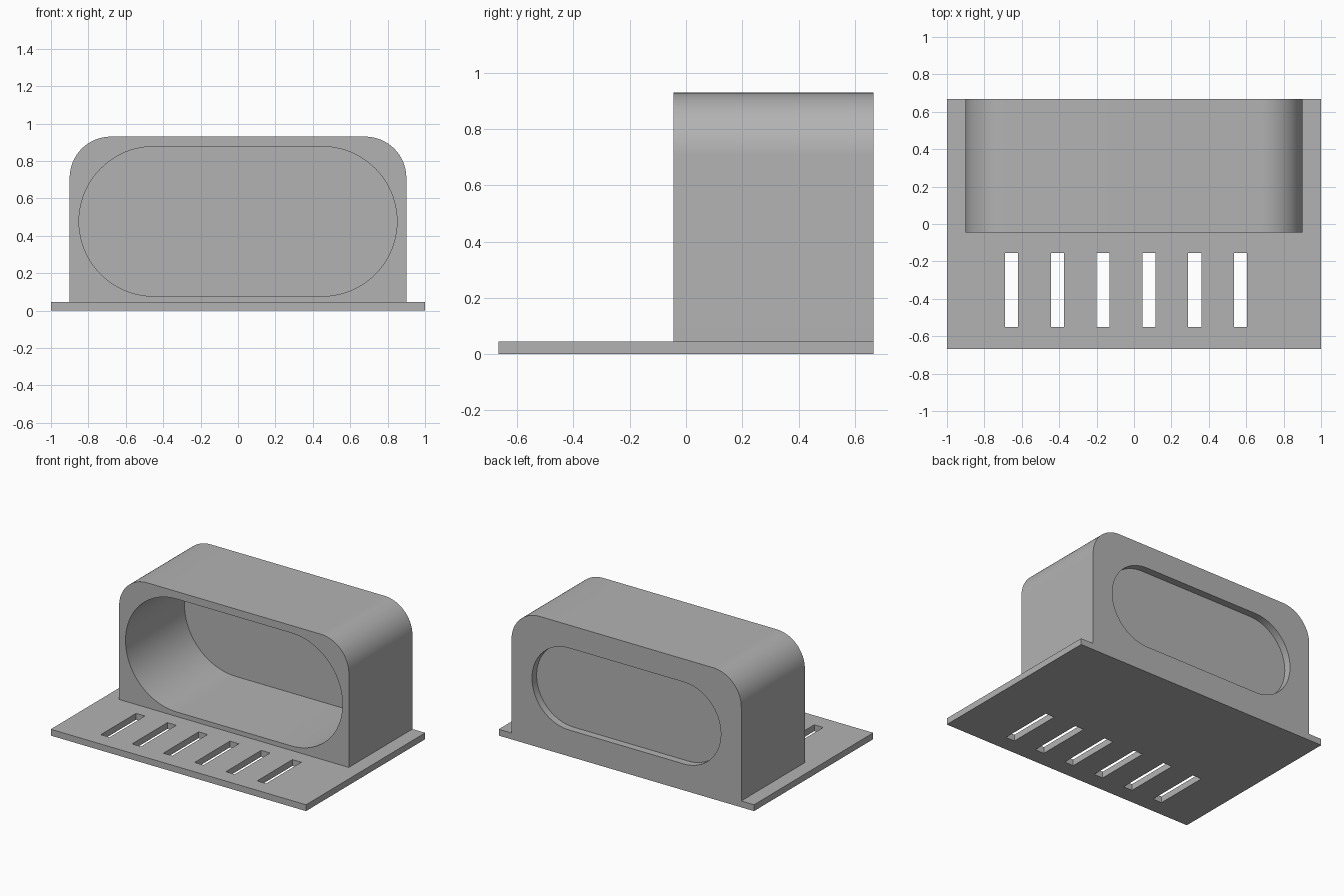
import bpy, bmesh, math
from mathutils import Vector

cube = bpy.data.objects.get("Cube")
if cube:
    bpy.data.objects.remove(cube)

GREY = (0.45, 0.45, 0.45, 1)
grey = bpy.data.materials.new("plain grey")
grey.use_nodes = True
grey.diffuse_color = GREY
grey.node_tree.nodes["Principled BSDF"].inputs["Base Color"].default_value = GREY

HALF_DEPTH, PLATE_TOP = 0.667, 0.045
FRONT, STEP, BACK = -0.045, 0.615, HALF_DEPTH


def arc(cx, cz, r, start, end, steps):
    """Points along an arc, angles in degrees."""
    angles = [math.radians(start + (end - start) * i / steps) for i in range(steps + 1)]
    return [(cx + r * math.cos(a), cz + r * math.sin(a)) for a in angles]


def slot_outline(r):
    """Stadium with half-round ends."""
    return arc(0.45, 0.477, r, -90, 90, 40) + arc(-0.45, 0.477, r, 90, 270, 40)


def rectangle(x0, x1, y0, y1):
    return [(x0, y0), (x1, y0), (x1, y1), (x0, y1)]


def add_loop(bm, points, place):
    """Closed loop of edges from 2D points."""
    verts = [bm.verts.new(place(*p)) for p in points]
    return [bm.edges.new((v, verts[i - 1])) for i, v in enumerate(verts)]


def cap(bm, outer, holes, normal):
    bmesh.ops.triangle_fill(bm, edges=outer + holes, use_beauty=True, normal=Vector(normal))


def wall(bm, a, b):
    bmesh.ops.bridge_loops(bm, edges=a + b)


def finish(bm, name):
    bmesh.ops.recalc_face_normals(bm, faces=bm.faces)
    mesh = bpy.data.meshes.new(name)
    bm.to_mesh(mesh)
    bm.free()
    mesh.materials.append(grey)
    obj = bpy.data.objects.new(name, mesh)
    bpy.context.collection.objects.link(obj)
    bpy.ops.object.select_all(action="DESELECT")
    obj.select_set(True)
    bpy.context.view_layer.objects.active = obj
    bpy.ops.object.shade_smooth_by_angle(angle=math.radians(30))


# Base plate with a row of six slots
bm = bmesh.new()
outlines = [rectangle(-1, 1, -HALF_DEPTH, HALF_DEPTH)]
for i in range(6):
    x = -0.655 + 0.245 * i
    outlines.append(rectangle(x - 0.035, x + 0.035, -0.55, -0.155))
low = [add_loop(bm, o, lambda x, y: (x, y, 0)) for o in outlines]
high = [add_loop(bm, o, lambda x, y: (x, y, PLATE_TOP)) for o in outlines]
cap(bm, low[0], sum(low[1:], []), (0, 0, -1))
cap(bm, high[0], sum(high[1:], []), (0, 0, 1))
for a, b in zip(low, high):
    wall(bm, a, b)
finish(bm, "base_plate")

# Housing with rounded top corners, a wide bore and a narrower lip at the back
outer = ([(-0.9, PLATE_TOP), (0.9, PLATE_TOP)]
         + arc(0.68, 0.71, 0.22, 0, 90, 24) + arc(-0.68, 0.71, 0.22, 90, 180, 24))
bore, opening = slot_outline(0.4), slot_outline(0.29)
bm = bmesh.new()


def ring(points, y):
    return add_loop(bm, points, lambda x, z: (x, y, z))


outer_front, outer_back = ring(outer, FRONT), ring(outer, BACK)
bore_front, bore_step = ring(bore, FRONT), ring(bore, STEP)
lip_step, lip_back = ring(opening, STEP), ring(opening, BACK)
cap(bm, outer_front, bore_front, (0, -1, 0))
cap(bm, outer_back, lip_back, (0, 1, 0))
wall(bm, outer_front, outer_back)
wall(bm, bore_front, bore_step)
wall(bm, bore_step, lip_step)
wall(bm, lip_step, lip_back)
finish(bm, "housing")
